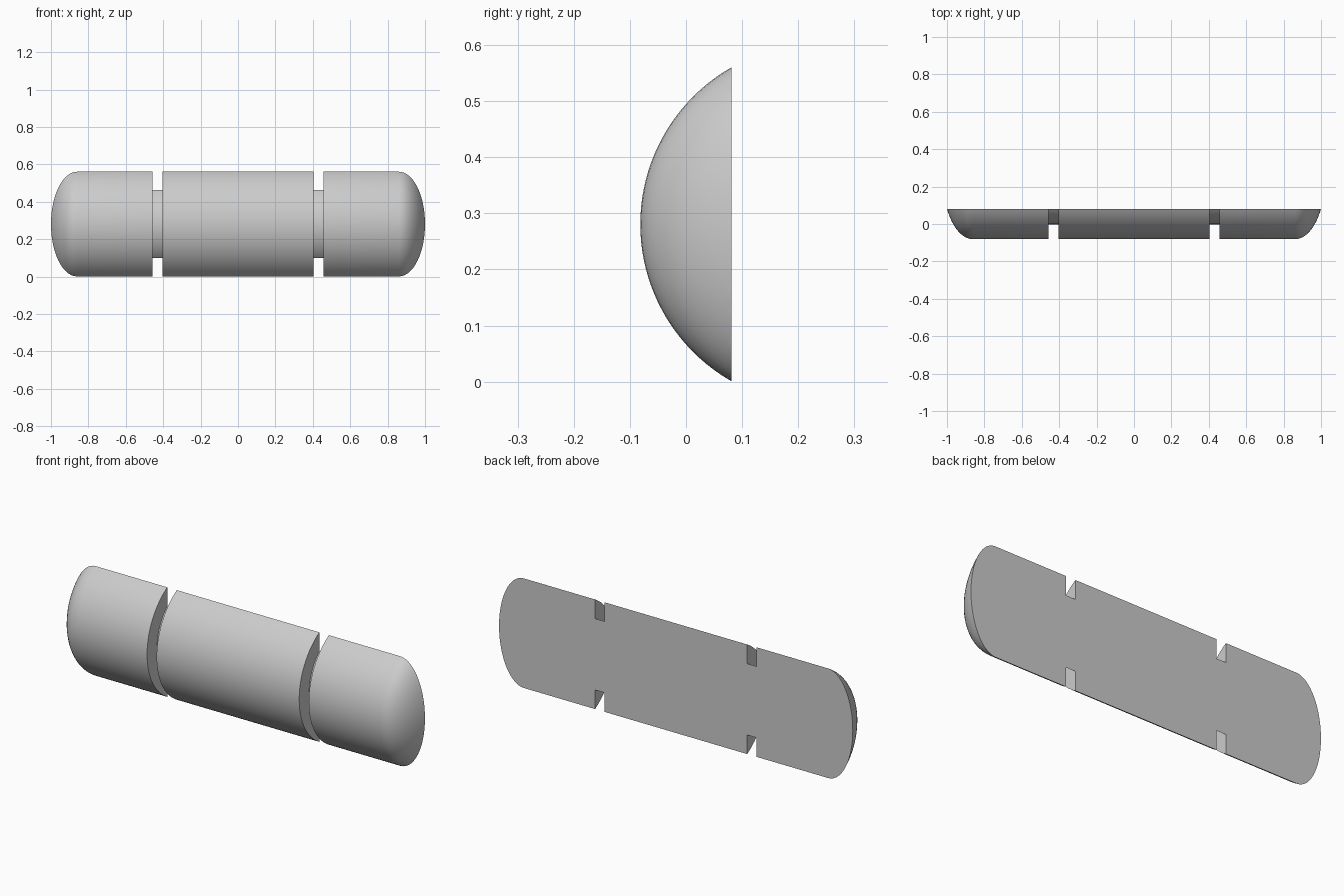
import bpy, bmesh, math
from mathutils import Matrix, Vector

cube = bpy.data.objects.get("Cube")
if cube:
    bpy.data.objects.remove(cube, do_unlink=True)

RADIUS, GROOVE_RADIUS = 0.322, 0.242
AXIS_Y, AXIS_Z, BACK_Y = 0.2405, 0.2805, 0.0815
SHOULDER, DOME = 0.86, 0.161
GROOVE_IN, GROOVE_OUT = 0.403, 0.457
DOME_STEPS, SEGMENTS = 16, 128

# Half profile: middle barrel, groove, end barrel, rounded end
half = [(GROOVE_IN, RADIUS), (GROOVE_IN, GROOVE_RADIUS),
        (GROOVE_OUT, GROOVE_RADIUS), (GROOVE_OUT, RADIUS)]
for i in range(DOME_STEPS + 1):
    a = math.pi / 2 * i / DOME_STEPS
    half.append((SHOULDER + DOME * math.sin(a), RADIUS * math.cos(a)))
profile = [(-x, r) for x, r in reversed(half)] + half

# Revolve the profile around the long axis
bm = bmesh.new()
centre = Vector((0, AXIS_Y, AXIS_Z))
verts = [bm.verts.new(centre + Vector((x, -r, 0))) for x, r in profile]
edges = [bm.edges.new(pair) for pair in zip(verts, verts[1:])]
bmesh.ops.spin(bm, geom=verts + edges, cent=centre, axis=(1, 0, 0),
               angle=math.tau, steps=SEGMENTS, use_merge=True)
bmesh.ops.remove_doubles(bm, verts=bm.verts[:], dist=1e-5)

# Slice off the rear and close it with a flat back
cut = bmesh.ops.bisect_plane(
    bm, geom=bm.verts[:] + bm.edges[:] + bm.faces[:], dist=1e-6,
    plane_co=(0, BACK_Y, 0), plane_no=(0, 1, 0), clear_outer=True)
rim = [e for e in bm.edges if e.is_boundary]
bmesh.ops.contextual_create(bm, geom=rim)
bmesh.ops.recalc_face_normals(bm, faces=bm.faces[:])

mesh = bpy.data.meshes.new("grooved_half_capsule")
bm.to_mesh(mesh)
bm.free()
body = bpy.data.objects.new("grooved_half_capsule", mesh)
bpy.context.collection.objects.link(body)

# Plain grey finish
grey = bpy.data.materials.new("plain_grey")
grey.use_nodes = True
colour = (0.6, 0.6, 0.6, 1)
grey.diffuse_color = colour
grey.node_tree.nodes["Principled BSDF"].inputs["Base Color"].default_value = colour
mesh.materials.append(grey)

# Smooth curves with crisp groove and back edges
bpy.ops.object.select_all(action="DESELECT")
body.select_set(True)
bpy.context.view_layer.objects.active = body
bpy.ops.object.shade_smooth_by_angle(angle=math.radians(30))
